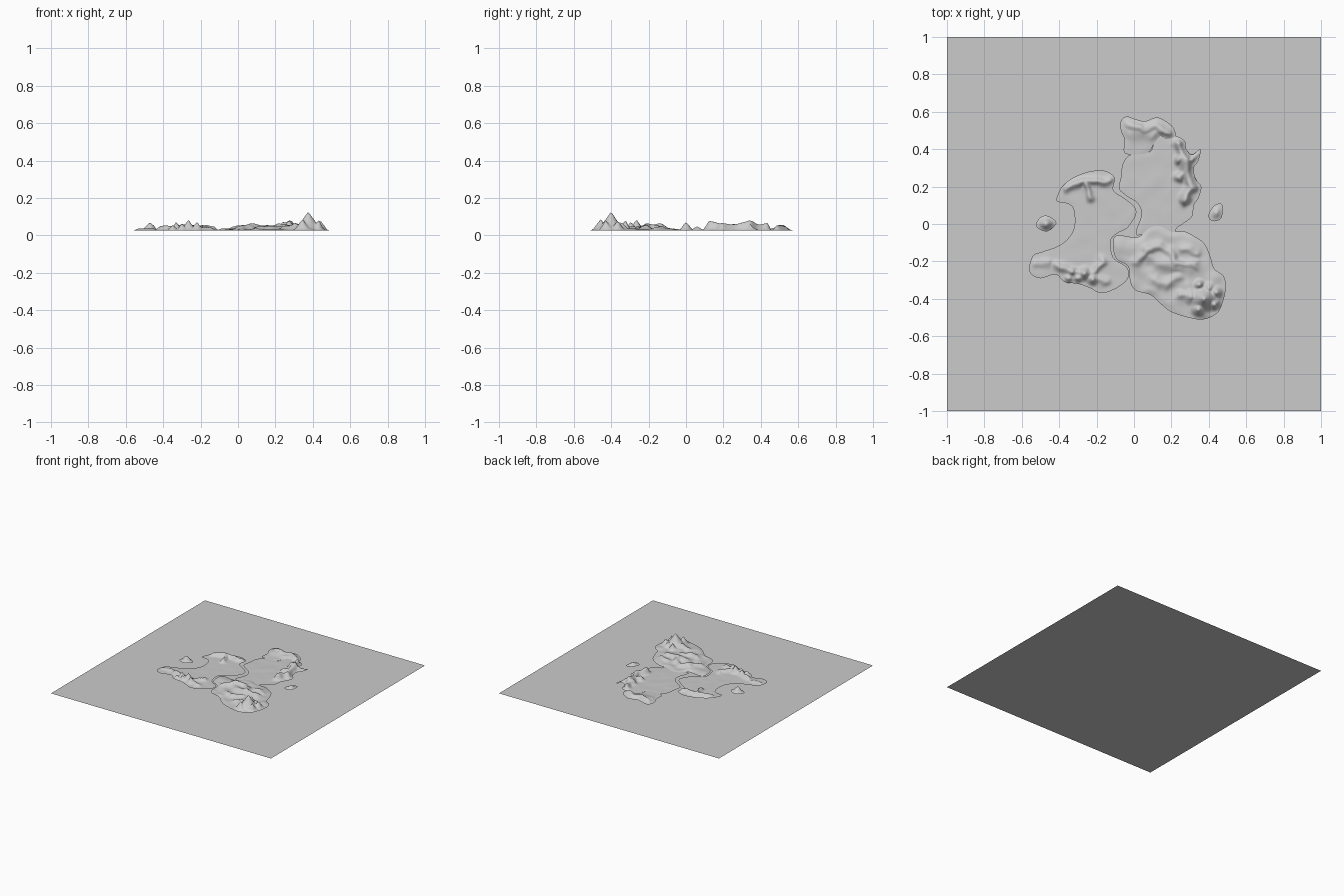
import bpy, math
from mathutils import Vector, noise, kdtree, geometry

if "Cube" in bpy.data.objects:
    bpy.data.objects.remove(bpy.data.objects["Cube"])

BASE = 0.027      # height of the coastline above the sea sheet
STEP = 0.009      # terrain mesh spacing


def smooth_loop(pts):
    """Closed Catmull-Rom outline through points given in hundredths of a unit."""
    p = [Vector(q) / 100 for q in pts]
    n, out = len(p), []
    for i in range(n):
        a, b, c, d = p[i - 1], p[i], p[(i + 1) % n], p[(i + 2) % n]
        k = max(2, round((c - b).length / STEP))
        for j in range(k):
            t = j / k
            out.append(0.5 * (2 * b + (c - a) * t + (2 * a - 5 * b + 4 * c - d) * t**2
                              + (3 * b - a - 3 * c + d) * t**3))
    return out


def inside(p, loop):
    hit = False
    for i in range(len(loop)):
        a, b = loop[i - 1], loop[i]
        if (a.y > p.y) != (b.y > p.y) and p.x < (b.x - a.x) * (p.y - a.y) / (b.y - a.y) + a.x:
            hit = not hit
    return hit


def seg_dist(p, a, b):
    ab = b - a
    t = max(0, min(1, (p - a).dot(ab) / ab.length_squared))
    return (p - a - ab * t).length


def island(name, outline, ridges=(), peaks=(), rough=0.004):
    """ridges: (height, width, points); peaks: (x, y, height, radius); hundredths."""
    loop = smooth_loop(outline)
    n = len(loop)
    kd = kdtree.KDTree(n)
    for i, p in enumerate(loop):
        kd.insert(p.to_3d(), i)
    kd.balance()
    x0, x1 = min(p.x for p in loop), max(p.x for p in loop)
    y0, y1 = min(p.y for p in loop), max(p.y for p in loop)
    pts = list(loop)
    for i in range(int((x1 - x0) / STEP) + 1):
        for j in range(int((y1 - y0) / STEP) + 1):
            p = Vector((x0 + (i + 0.5 * (j % 2)) * STEP, y0 + j * STEP))
            if inside(p, loop) and kd.find(p.to_3d())[2] > 0.6 * STEP:
                pts.append(p)
    res = geometry.delaunay_2d_cdt(pts, [(i, (i + 1) % n) for i in range(n)], [], 1, 1e-5)
    lines = [(h / 100, w / 100, [Vector(q) / 100 for q in r]) for h, w, r in ridges]

    def height(p):
        wob = Vector((noise.noise((p.x * 22, p.y * 22, 1)), noise.noise((p.x * 22, p.y * 22, 7)))) * 0.012
        q = p + wob
        h = rough * (0.5 + noise.noise((p.x * 12, p.y * 12, 3)))
        ridge = 0
        for top, w, r in lines:
            d = min(seg_dist(q, r[i], r[i + 1]) for i in range(len(r) - 1))
            lump = 0.85 + 0.4 * noise.noise((p.x * 16, p.y * 16, 5))
            ridge = max(ridge, top * lump * math.exp(-(d / w) ** 2))
        for px, py, top, rad in peaks:
            f = max(0, 1 - (p - Vector((px, py)) / 100).length / (rad / 100))
            ridge = max(ridge, top / 100 * f ** 1.3)
        coast = min(1, kd.find(p.to_3d())[2] / 0.025)
        return BASE + (max(h, 0) + ridge) * coast

    me = bpy.data.meshes.new(name)
    me.from_pydata([(p.x, p.y, height(p)) for p in res[0]], [], res[2])
    me.shade_smooth()
    ob = bpy.data.objects.new(name, me)
    bpy.context.collection.objects.link(ob)


# Flat sea sheet
bpy.ops.mesh.primitive_plane_add(size=2)
bpy.context.object.name = "sea"

# Northern cape
island("north_land",
       [(-4, 57.5), (1, 56), (6, 55), (12, 57), (17, 55), (21, 51.5), (22, 47), (17, 45.5), (14, 47),
        (10.5, 42.5), (8, 38.5), (3, 37), (-5, 38), (-5, 45), (-7, 50), (-7, 55)],
       [(2.6, 2.2, [(-3, 53), (5, 50), (12, 52), (18, 48.5)]), (1.6, 4, [(-2, 50), (10, 48)])])

# North-eastern land with a ridge along its east coast
island("north_east_land",
       [(14, 47), (17, 45.5), (22, 47), (27, 44.5), (28, 40), (31, 37), (35.5, 40), (34.5, 34), (32, 30),
        (33, 24), (36, 20), (34.5, 14), (32, 10), (31, 4), (26, 0), (23, -2), (21, -5), (13, -2),
        (3, -6), (1, -4), (4, 5), (2, 11), (-4, 15), (-8, 19), (-7, 25), (-6, 32), (-2, 37),
        (8, 38.5), (10.5, 42.5)],
       [(4.2, 2.2, [(24, 43), (27, 36), (24, 34)]),
        (4.6, 2.4, [(27, 36), (28, 28), (31, 20), (27, 13)]),
        (3.6, 2, [(28, 28), (24, 25)]), (3, 1.8, [(30, 35), (33, 37)])], rough=0.002)

# South-eastern land with rolling hills and the tall mountain
island("south_east_land",
       [(-11, -8), (-8, -6), (2, -7), (8, -2), (14, -1), (20, -4), (27, -4), (33, -7), (38, -11),
        (41, -18), (43, -24), (48, -28), (49, -35), (47, -43), (44, -48), (37, -51), (29, -50),
        (20, -47), (14, -42.5), (9, -38), (1, -35.5), (-2, -31), (-3, -23), (-9, -19), (-11, -14)],
       [(2.6, 2.4, [(2, -20), (7, -14), (14, -12), (19, -15), (22, -21), (32, -22)]),
        (2.2, 2.4, [(11, -30), (17, -32), (24, -28)]), (1.4, 2, [(26, -13), (33, -15)]),
        (2.2, 1.8, [(25, -38), (36, -40), (43, -36)]), (1.6, 4, [(8, -18), (28, -24)])],
       [(37.5, -40, 9.8, 8), (44, -36.5, 5, 4), (34.5, -45.5, 5.2, 4.5), (35, -32.5, 5.5, 3.5),
        (30.5, -39, 3.5, 5), (43, -43, 5.2, 4), (40, -34.5, 4.5, 4)], rough=0.012)

# Western land with a northern ridge and a southern mountain chain
island("west_land",
       [(-41, 15), (-38, 20.5), (-32, 25), (-24, 28), (-16, 28.5), (-10.5, 25), (-11, 18), (-5.5, 14),
        (0, 9.5), (1, 5), (-3.5, -2), (-9, -5), (-12.5, -9), (-11, -18), (-4, -23), (-3, -28.5),
        (-8, -33.5), (-17, -37), (-24, -34), (-30, -32), (-37, -31), (-42, -27), (-50.5, -29),
        (-56, -25), (-54, -17), (-49.5, -15), (-41, -12), (-35.5, -8), (-32, -2), (-32, 6.5),
        (-34.5, 10.5), (-41, 12)],
       [(2.8, 2, [(-37, 19), (-28, 23), (-13, 23)]), (3, 1.6, [(-26, 22), (-23, 14)]),
        (2.6, 2, [(-41, -22), (-32, -26), (-22, -26), (-17, -20)]),
        (1.8, 2, [(-22, -28), (-15, -31)]), (1.2, 2, [(-53, -21), (-46, -21)])],
       [(-26.5, -26.5, 5.8, 4.5), (-33, -25.5, 4.6, 3.5), (-35, -29.5, 3.4, 3.2),
        (-22, -29.5, 4.6, 4), (-30, -29, 3.8, 3.2)], rough=0.002)

# Two islets
island("west_islet", [(-52.5, 0), (-50, 3.5), (-47, 4.5), (-43.5, 3), (-41.5, 0.5), (-44, -2.5), (-47, -4),
                      (-51, -2.5)], peaks=[(-47, 0, 4.2, 5)])
island("east_islet", [(40, 5.5), (43, 10), (47, 10.5), (47, 4), (44, 1.5), (40.5, 2.5)],
       peaks=[(44, 6, 2, 4)])
